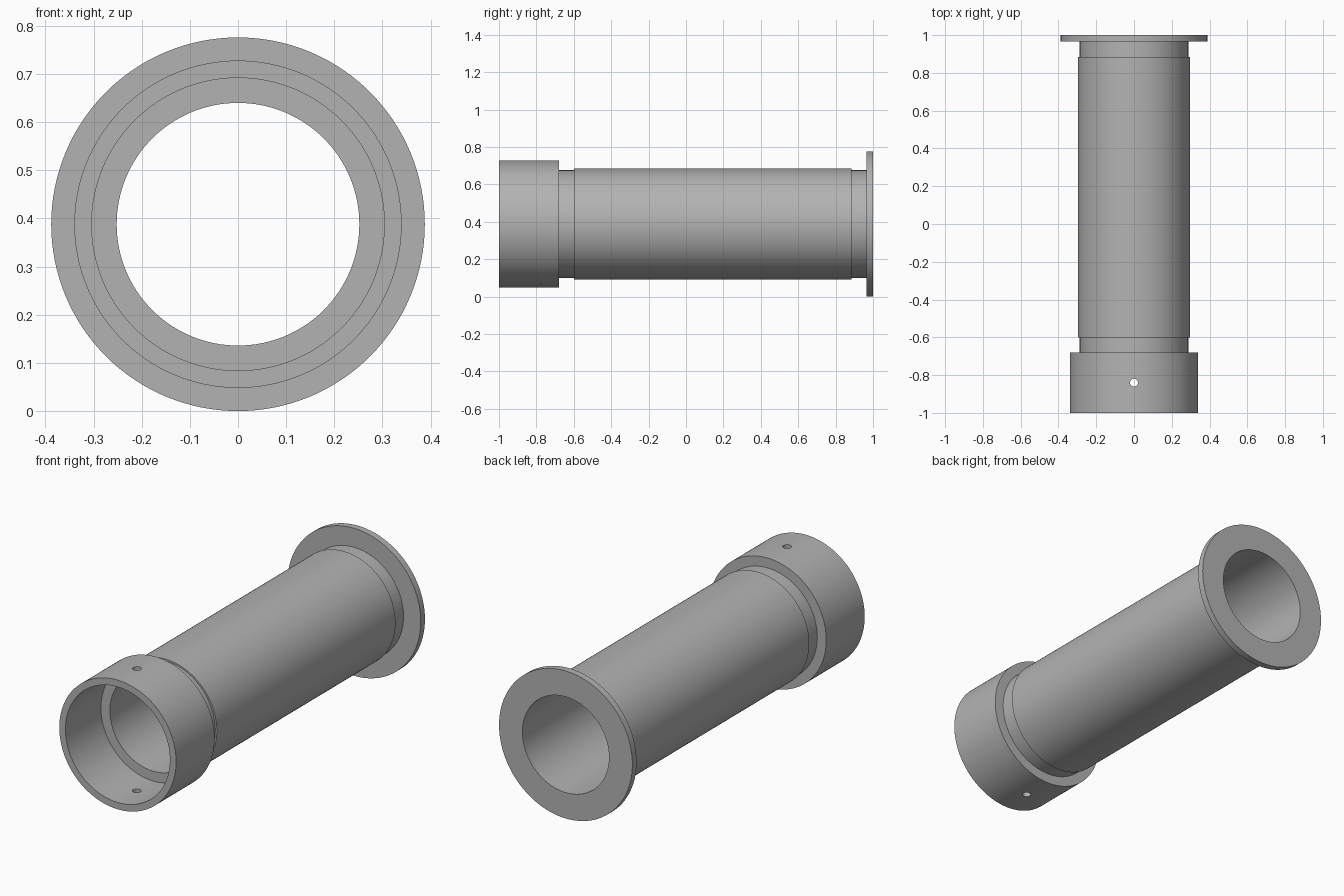
import bpy
import bmesh
from math import radians, pi
from mathutils import Matrix, Vector

cube = bpy.data.objects.get("Cube")
if cube:
    bpy.data.objects.remove(cube, do_unlink=True)

AXIS_Z = 0.388
SEGMENTS = 128

# One plain grey metal
metal = bpy.data.materials.new("grey_metal")
metal.use_nodes = True
GREY = (0.45, 0.45, 0.45, 1.0)
metal.diffuse_color = GREY
metal.node_tree.nodes["Principled BSDF"].inputs["Base Color"].default_value = GREY


def finish(bm, name):
    bmesh.ops.recalc_face_normals(bm, faces=bm.faces)
    mesh = bpy.data.meshes.new(name)
    bm.to_mesh(mesh)
    bm.free()
    mesh.materials.append(metal)
    obj = bpy.data.objects.new(name, mesh)
    bpy.context.collection.objects.link(obj)
    return obj


def lathe_y(name, profile):
    """Spin a closed (radius, y) profile around the tube axis."""
    bm = bmesh.new()
    verts = [bm.verts.new((0, y, AXIS_Z + r)) for r, y in profile]
    edges = [bm.edges.new((a, b)) for a, b in zip(verts, verts[1:] + verts[:1])]
    bmesh.ops.spin(bm, geom=verts + edges, cent=(0, 0, AXIS_Z), axis=(0, 1, 0),
                   angle=2 * pi, steps=SEGMENTS, use_merge=True)
    bmesh.ops.remove_doubles(bm, verts=bm.verts, dist=1e-5)
    return finish(bm, name)


# Tube: socket collar, neck, barrel, neck and end flange around a clear bore
tube = lathe_y("flanged_tube", [
    (0.340, -1.0), (0.340, -0.68),      # collar
    (0.288, -0.68), (0.288, -0.60),     # front neck
    (0.297, -0.60), (0.297, 0.885),     # barrel
    (0.288, 0.885), (0.288, 0.965),     # rear neck
    (0.388, 0.965), (0.388, 1.0),       # flange
    (0.252, 1.0), (0.252, -0.705),      # bore
    (0.304, -0.705), (0.304, -1.0),     # socket
])

# Pin holes through the top and bottom of the collar
bm = bmesh.new()
bmesh.ops.create_cone(bm, cap_ends=True, segments=32, radius1=0.021, radius2=0.021,
                      depth=1.0, matrix=Matrix.Translation(Vector((0, -0.84, AXIS_Z))))
cutter = finish(bm, "pin_hole_cutter")
cutter.hide_render = True

holes = tube.modifiers.new("pin_holes", 'BOOLEAN')
holes.operation = 'DIFFERENCE'
holes.solver = 'EXACT'
holes.object = cutter

bpy.ops.object.select_all(action='DESELECT')
tube.select_set(True)
bpy.context.view_layer.objects.active = tube
bpy.ops.object.modifier_apply(modifier=holes.name)
bpy.data.objects.remove(cutter, do_unlink=True)
bpy.ops.object.shade_smooth_by_angle(angle=radians(30))
